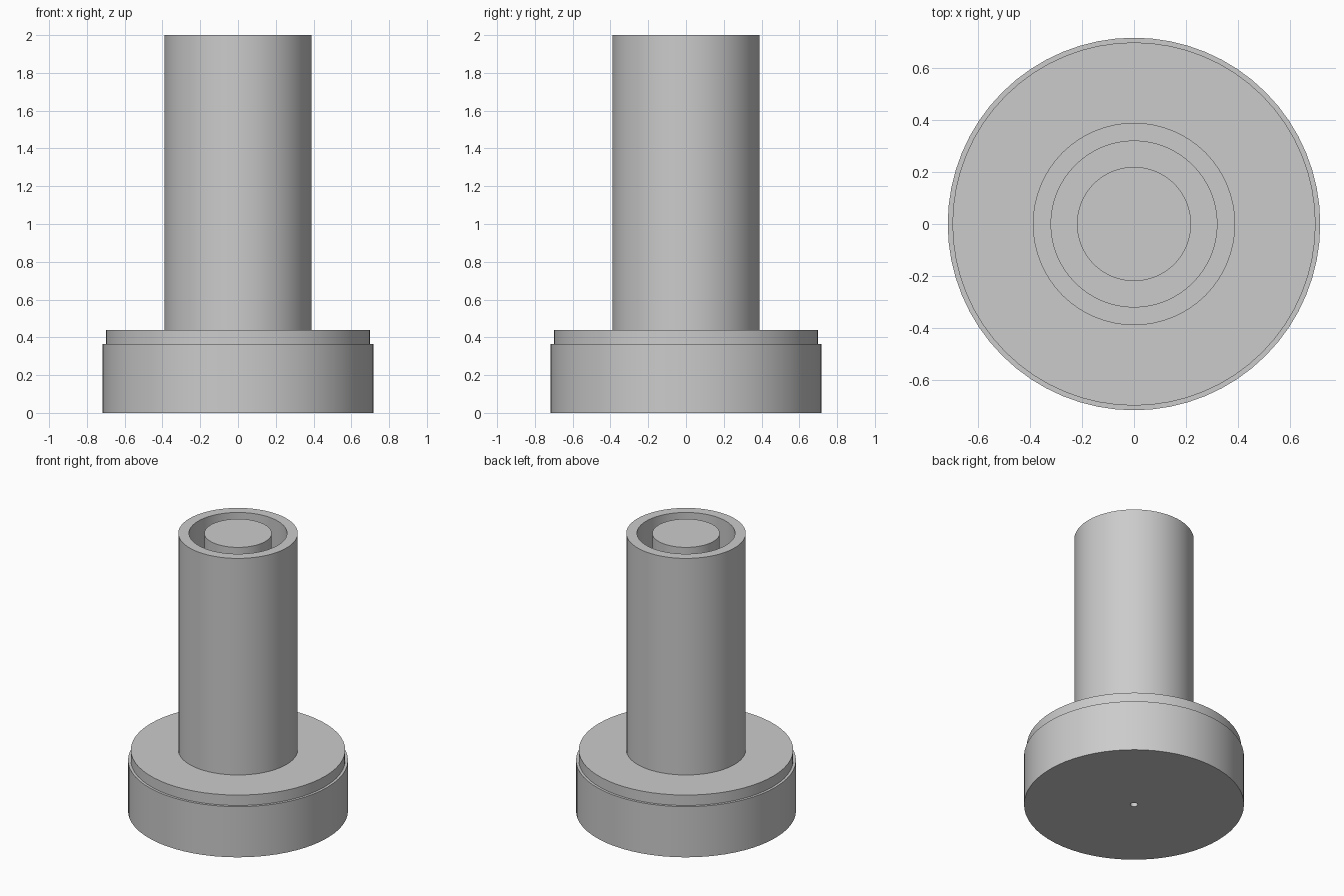
import bpy, bmesh, math

cube = bpy.data.objects.get("Cube")
if cube:
    bpy.data.objects.remove(cube, do_unlink=True)

SEGMENTS = 64
BASE_R, COLLAR_R, TUBE_R, BORE_R, POST_R, HOLE_R = 0.718, 0.70, 0.39, 0.32, 0.22, 0.025
LEDGE_Z, COLLAR_Z, TOP_Z = 0.365, 0.44, 2.0

grey = bpy.data.materials.new("plain grey")
grey.use_nodes = True
colour = (0.6, 0.6, 0.6, 1)
grey.diffuse_color = colour
grey.node_tree.nodes["Principled BSDF"].inputs["Base Color"].default_value = colour


def lathe(name, profile, closed=False):
    """Spin a (radius, height) profile around the z axis."""
    bm = bmesh.new()
    verts = [bm.verts.new((r, 0, z)) for r, z in profile]
    ends = verts[1:] + (verts[:1] if closed else [])
    edges = [bm.edges.new(pair) for pair in zip(verts, ends)]
    bmesh.ops.spin(bm, geom=verts + edges, cent=(0, 0, 0), axis=(0, 0, 1),
                   angle=math.tau, steps=SEGMENTS, use_duplicate=False)
    bmesh.ops.remove_doubles(bm, verts=bm.verts, dist=0.0001)
    bmesh.ops.recalc_face_normals(bm, faces=bm.faces)
    mesh = bpy.data.meshes.new(name)
    bm.to_mesh(mesh)
    bm.free()
    mesh.materials.append(grey)
    obj = bpy.data.objects.new(name, mesh)
    bpy.context.collection.objects.link(obj)
    bpy.ops.object.select_all(action="DESELECT")
    obj.select_set(True)
    bpy.context.view_layer.objects.active = obj
    bpy.ops.object.shade_smooth_by_angle(angle=math.radians(30))
    return obj


# Stepped base with a narrow blind hole underneath
lathe("stepped_base", [(0, 0.3), (HOLE_R, 0.3), (HOLE_R, 0), (BASE_R, 0),
                       (BASE_R, LEDGE_Z), (COLLAR_R, LEDGE_Z),
                       (COLLAR_R, COLLAR_Z), (0, COLLAR_Z)])

# Hollow outer tube
lathe("outer_tube", [(BORE_R, COLLAR_Z), (TUBE_R, COLLAR_Z),
                     (TUBE_R, TOP_Z), (BORE_R, TOP_Z)], closed=True)

# Solid post inside the tube
lathe("inner_post", [(0, COLLAR_Z), (POST_R, COLLAR_Z), (POST_R, TOP_Z), (0, TOP_Z)])
